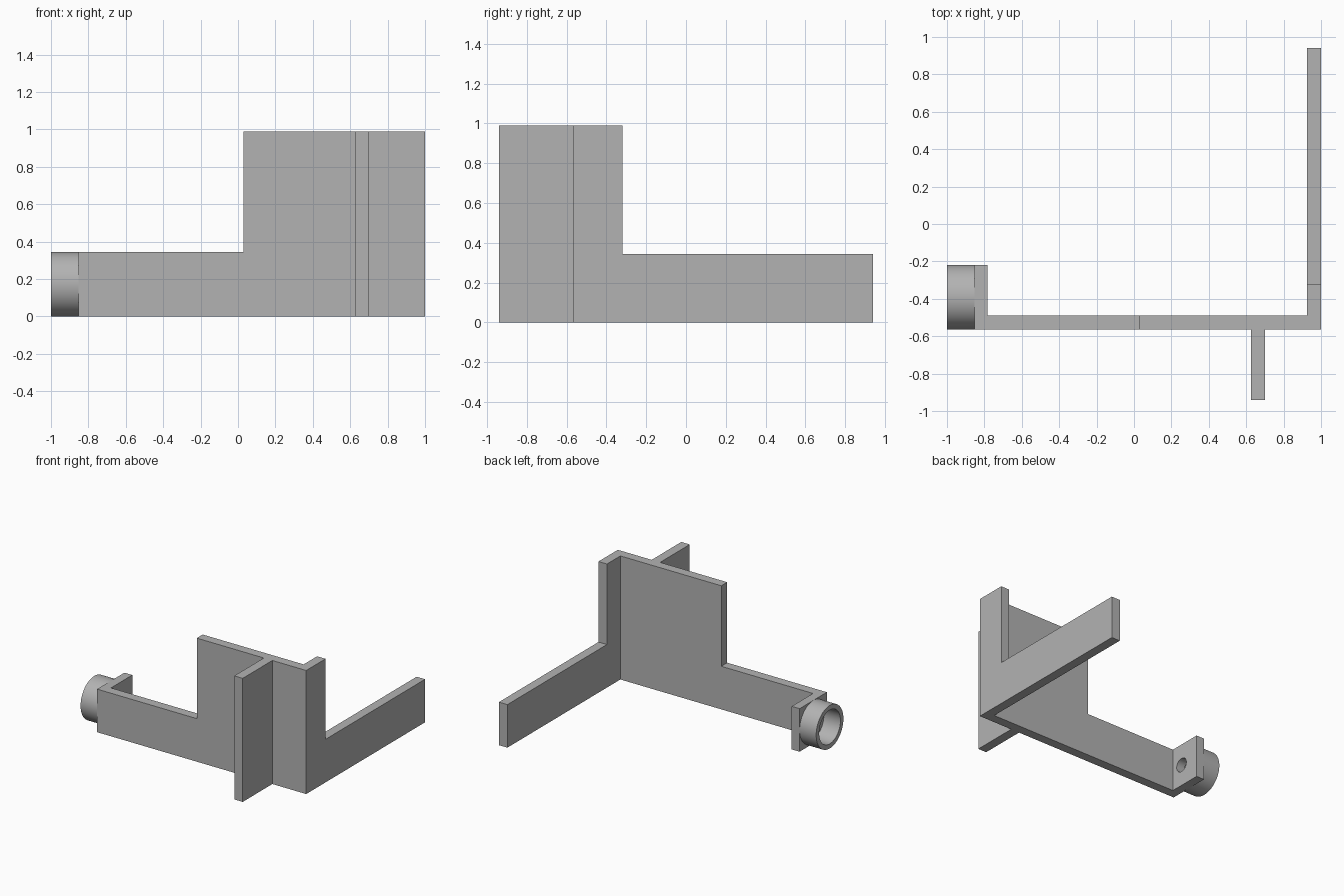
import bpy, bmesh, math
from mathutils import Matrix, Vector

cube = bpy.data.objects.get("Cube")
if cube:
    bpy.data.objects.remove(cube, do_unlink=True)

grey = bpy.data.materials.new("plain grey")
grey.use_nodes = True
grey.diffuse_color = (0.45, 0.45, 0.45, 1)
grey.node_tree.nodes["Principled BSDF"].inputs["Base Color"].default_value = grey.diffuse_color

# Shared dimensions
LOW, HIGH = 0.345, 0.99
FRONT, BACK = -0.565, -0.49
PLATE_X = -0.853
HUB = Vector((PLATE_X, -0.392, LOW / 2))


def finish(name, bm):
    bmesh.ops.recalc_face_normals(bm, faces=bm.faces[:])
    mesh = bpy.data.meshes.new(name)
    bm.to_mesh(mesh)
    bm.free()
    mesh.materials.append(grey)
    ob = bpy.data.objects.new(name, mesh)
    bpy.context.collection.objects.link(ob)
    return ob


def slab(name, points, offset):
    """Extrude a flat outline along an offset."""
    bm = bmesh.new()
    face = bm.faces.new([bm.verts.new(p) for p in points])
    out = bmesh.ops.extrude_face_region(bm, geom=[face])["geom"]
    moved = [v for v in out if isinstance(v, bmesh.types.BMVert)]
    bmesh.ops.translate(bm, verts=moved, vec=offset)
    # extrusion of a lone face leaves the first cap in place
    return finish(name, bm)


def step_outline(low_end, step, high_end):
    """L-shaped outline: a low arm running into a tall panel."""
    return [(low_end, 0), (high_end, 0), (high_end, HIGH),
            (step, HIGH), (step, LOW), (low_end, LOW)]


def combine(target, tool, operation):
    mod = target.modifiers.new(operation.lower(), 'BOOLEAN')
    mod.operation, mod.solver, mod.object = operation, 'EXACT', tool
    bpy.context.view_layer.objects.active = target
    bpy.ops.object.modifier_apply(modifier=mod.name)
    bpy.data.objects.remove(tool, do_unlink=True)


# Stepped front wall
bracket = slab("bracket", [(x, FRONT, z) for x, z in step_outline(PLATE_X, 0.03, 1)],
               (0, BACK - FRONT, 0))

# Stepped side arm running backwards
arm = slab("side_arm", [(0.925, y, z) for y, z in step_outline(0.94, -0.32, FRONT)],
           (0.075, 0, 0))

# Upright fin in front of the wall
fin = slab("fin", [(0.625, y, z) for y, z in
                   ((-0.94, 0), (-0.53, 0), (-0.53, HIGH), (-0.94, HIGH))], (0.075, 0, 0))

# Square end plate behind the wall's far end
end_plate = slab("end_plate", [(PLATE_X, y, z) for y, z in
                               ((FRONT, 0), (-0.22, 0), (-0.22, LOW), (FRONT, LOW))],
                 (0.07, 0, 0))

for part in (arm, fin, end_plate):
    combine(bracket, part, 'UNION')

# Small hole through the end plate
bm = bmesh.new()
bmesh.ops.create_cone(bm, cap_ends=True, segments=32, radius1=0.055, radius2=0.055, depth=0.4,
                      matrix=Matrix.Translation(HUB) @ Matrix.Rotation(math.pi / 2, 4, 'Y'))
combine(bracket, finish("hole_cutter", bm), 'DIFFERENCE')

# Round collar on the outside of the end plate
bm = bmesh.new()
profile = [(PLATE_X, LOW / 2), (-1, LOW / 2), (-1, 0.135), (PLATE_X, 0.135)]
verts = [bm.verts.new((x, HUB.y, HUB.z + r)) for x, r in profile]
edges = [bm.edges.new(pair) for pair in zip(verts, verts[1:] + verts[:1])]
bmesh.ops.spin(bm, geom=verts + edges, cent=HUB, axis=(1, 0, 0),
               angle=2 * math.pi, steps=64, use_merge=True)
bmesh.ops.remove_doubles(bm, verts=bm.verts[:], dist=0.0001)
collar = finish("collar", bm)

# Smooth the round surfaces, keep the corners crisp
bpy.ops.object.select_all(action='DESELECT')
for ob in (bracket, collar):
    ob.select_set(True)
bpy.context.view_layer.objects.active = bracket
bpy.ops.object.shade_smooth_by_angle(angle=math.radians(30))
